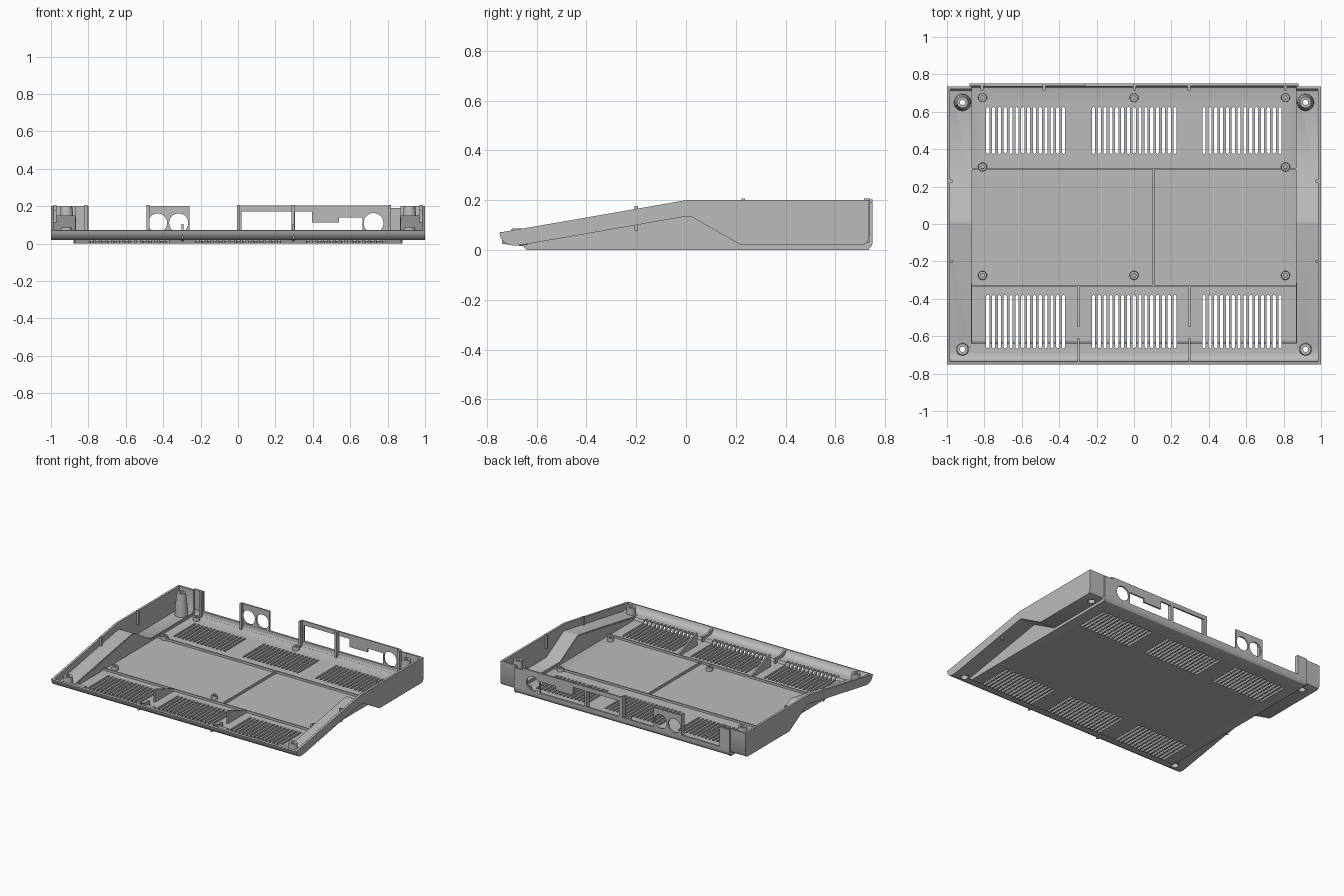
import bpy, bmesh, math
from mathutils import Vector

cube = bpy.data.objects.get("Cube")
if cube:
    bpy.data.objects.remove(cube, do_unlink=True)

grey = bpy.data.materials.new("case grey")
grey.use_nodes = True
grey.diffuse_color = (0.5, 0.5, 0.5, 1)
grey.node_tree.nodes["Principled BSDF"].inputs["Base Color"].default_value = (0.5, 0.5, 0.5, 1)
parts = []


def finish(name, bm):
    bmesh.ops.recalc_face_normals(bm, faces=bm.faces)
    mesh = bpy.data.meshes.new(name)
    bm.to_mesh(mesh)
    bm.free()
    mesh.materials.append(grey)
    ob = bpy.data.objects.new(name, mesh)
    bpy.context.collection.objects.link(ob)
    parts.append(ob)
    return ob


def add_prism(bm, pts, axis, a, b):
    """Extrude a 2D outline along an axis from a to b."""
    def place(p, d):
        return {"x": (d, p[0], p[1]), "y": (p[0], d, p[1]), "z": (p[0], p[1], d)}[axis]
    low = [bm.verts.new(place(p, a)) for p in pts]
    high = [bm.verts.new(place(p, b)) for p in pts]
    bm.faces.new(low)
    bm.faces.new(high[::-1])
    n = len(pts)
    for i in range(n):
        j = (i + 1) % n
        bm.faces.new((low[i], low[j], high[j], high[i]))


def prism(name, pts, axis, a, b):
    bm = bmesh.new()
    add_prism(bm, pts, axis, a, b)
    return finish(name, bm)


def box(name, x0, x1, y0, y1, z0, z1):
    return prism(name, [(x0, y0), (x1, y0), (x1, y1), (x0, y1)], "z", z0, z1)


def thicken(path, t):
    """Closed outline made from a path and its mitred offset."""
    pts = [Vector(p) for p in path]
    dirs = [(b - a).normalized() for a, b in zip(pts, pts[1:])]
    inner = []
    for i, p in enumerate(pts):
        n0, n1 = [Vector((-d.y, d.x)) for d in (dirs[max(i - 1, 0)], dirs[min(i, len(dirs) - 1)])]
        m = (n0 + n1).normalized()
        inner.append(p + m * t / max(m.dot(n1), 0.5))
    return [tuple(p) for p in pts + inner[::-1]]


def circle(cx, cy, r, n=32):
    return [(cx + r * math.cos(i * math.tau / n), cy + r * math.sin(i * math.tau / n)) for i in range(n)]


def tube(name, x, y, profile, n=32):
    """Spin a closed (radius, height) outline into a hollow post."""
    bm = bmesh.new()
    rings = [[bm.verts.new((px, py, z)) for px, py in circle(x, y, r, n)] for r, z in profile]
    for a, b in zip(rings, rings[1:] + rings[:1]):
        for i in range(n):
            j = (i + 1) % n
            bm.faces.new((a[i], a[j], b[j], b[i]))
    return finish(name, bm)


def cut(target, outlines, axis, a, b):
    bm = bmesh.new()
    for o in outlines:
        add_prism(bm, o, axis, a, b)
    cutter = finish("cutter", bm)
    cutter.hide_render = True
    mod = target.modifiers.new("cut", "BOOLEAN")
    mod.operation, mod.solver, mod.object = "DIFFERENCE", "EXACT", cutter
    bpy.context.view_layer.objects.active = target
    bpy.ops.object.modifier_apply(modifier=mod.name)
    parts.remove(cutter)
    bpy.data.objects.remove(cutter, do_unlink=True)


# Floor tray: rounded front lip, step, flat floor, low back wall
nose = [(-0.75, 0.07), (-0.745, 0.05), (-0.73, 0.03), (-0.71, 0.02), (-0.69, 0.018)]
tray_path = nose + [(-0.648, 0.018), (-0.64, 0), (0.72, 0), (0.736, 0.005), (0.746, 0.016), (0.75, 0.03), (0.75, 0.055)]
tray = prism("floor_tray", thicken(tray_path, 0.014), "x", -0.88, 0.88)


# Ventilation slots with rounded ends
def slot(x, y0, y1, r=0.0085):
    arc = [math.pi * i / 6 for i in range(7)]
    top = [(x + r * math.cos(a), y1 - r + r * math.sin(a)) for a in arc]
    return top + [(x - r * math.cos(a), y0 + r - r * math.sin(a)) for a in arc]


slots = []
for first, count in ((-0.782, 14), (-0.217, 15), (0.375, 14)):
    for i in range(count):
        for y0, y1 in ((0.375, 0.625), (-0.665, -0.38)):
            slots.append(slot(first + i * 0.0312, y0, y1))
cut(tray, slots, "z", -0.05, 0.06)

# Raised side wings, walls, cheeks and corner posts on both sides
belly = [(-0.66, 0.02), (0, 0.135), (0.02, 0.135), (0.22, 0.02)]
heel = [(0.71, 0.02), (0.725, 0.026), (0.735, 0.045)]
for s, side in ((1, "left"), (-1, "right")):
    wing = prism(side + "_wing_floor", thicken(nose + belly + heel + [(0.735, 0.2)], 0.014), "x", s * 0.87, s * 0.99)
    cut(wing, [circle(s * 0.917, y, 0.024) for y in (0.65, -0.67)], "z", -0.05, 0.06)
    prism(side + "_wall", nose + belly + heel + [(0.735, 0.2), (0, 0.2)], "x", s * 0.984, s)
    prism(side + "_cheek", [(-0.64, 0), (-0.66, 0.022)] + [(y, z + 0.01) for y, z in belly[1:]]
          + [(0.735, 0.03), (0.735, 0)], "x", s * 0.866, s * 0.88)
    tube(side + "_rear_post", s * 0.917, 0.65,
         [(0.024, 0.02), (0.046, 0.02), (0.042, 0.1), (0.03, 0.2), (0.014, 0.2), (0.014, 0.06), (0.024, 0.06)])
    tube(side + "_front_post", s * 0.917, -0.67,
         [(0.024, 0.02), (0.034, 0.02), (0.03, 0.087), (0.014, 0.087), (0.014, 0.05), (0.024, 0.05)])
    # Side wall clips
    for y, z in ((0.23, 0.207), (-0.2, 0.176)):
        box(side + "_wall_clip", s * 0.97, s * 0.986, y - 0.007, y + 0.007, z - 0.1, z)
    # Front stiffening gussets
    gx = s * 0.297
    prism(side + "_gusset", [(-0.55, 0.01), (-0.33, 0.01), (-0.33, 0.03), (-0.53, 0.105), (-0.55, 0.105)],
          "x", gx - 0.006, gx + 0.006)
    prism(side + "_front_gusset", [(-0.74, 0.025), (-0.61, 0.01), (-0.61, 0.05), (-0.66, 0.05), (-0.735, 0.072)],
          "x", gx - 0.006, gx + 0.006)

# Back connector panels
y0, y1 = 0.738, 0.75
box("right_back_tab", -0.88, -0.8, y0, y1, 0.04, 0.2)
audio = box("round_port_panel", -0.49, -0.26, y0, y1, 0.04, 0.2)
cut(audio, [circle(-0.43, 0.11, 0.051), circle(-0.317, 0.11, 0.051)], "y", 0.7, 0.8)
ports = prism("wide_port_panel", [(-0.005, 0.04), (0.88, 0.04), (0.88, 0.19), (0.81, 0.19), (0.81, 0.203), (-0.005, 0.203)],
              "y", y0, y1)
window = [(0.305, 0.055), (0.665, 0.055), (0.665, 0.14), (0.54, 0.14), (0.54, 0.112), (0.395, 0.112),
          (0.395, 0.172), (0.305, 0.172)]
cut(ports, [[(0.02, 0.055), (0.285, 0.055), (0.285, 0.172), (0.02, 0.172)], window,
            circle(0.725, 0.11, 0.053)], "y", 0.7, 0.8)
for x in (-0.812, -0.482, 0.003, 0.295, 0.81):
    box("back_clip", x - 0.008, x + 0.008, 0.715, 0.74, 0.01, 0.206)

# Floor ribs framing the centre bay
box("bay_rear_rib", -0.868, 0.868, 0.291, 0.299, 0.01, 0.03)
box("bay_front_rib", -0.868, 0.868, -0.334, -0.326, 0.01, 0.03)
box("bay_divider_rib", 0.1, 0.11, -0.33, 0.295, 0.01, 0.03)

# Small screw bosses
for x, y in [(x, y) for y in (0.675, -0.275) for x in (-0.81, 0, 0.81)] + [(-0.81, 0.305), (0.81, 0.305)]:
    tube("screw_boss", x, y, [(0.01, 0.01), (0.024, 0.01), (0.022, 0.04), (0.01, 0.04)], 24)

# Smooth the round surfaces, keep edges sharp
bpy.ops.object.select_all(action="DESELECT")
for ob in parts:
    ob.select_set(True)
bpy.context.view_layer.objects.active = parts[0]
bpy.ops.object.shade_smooth_by_angle(angle=math.radians(30))
